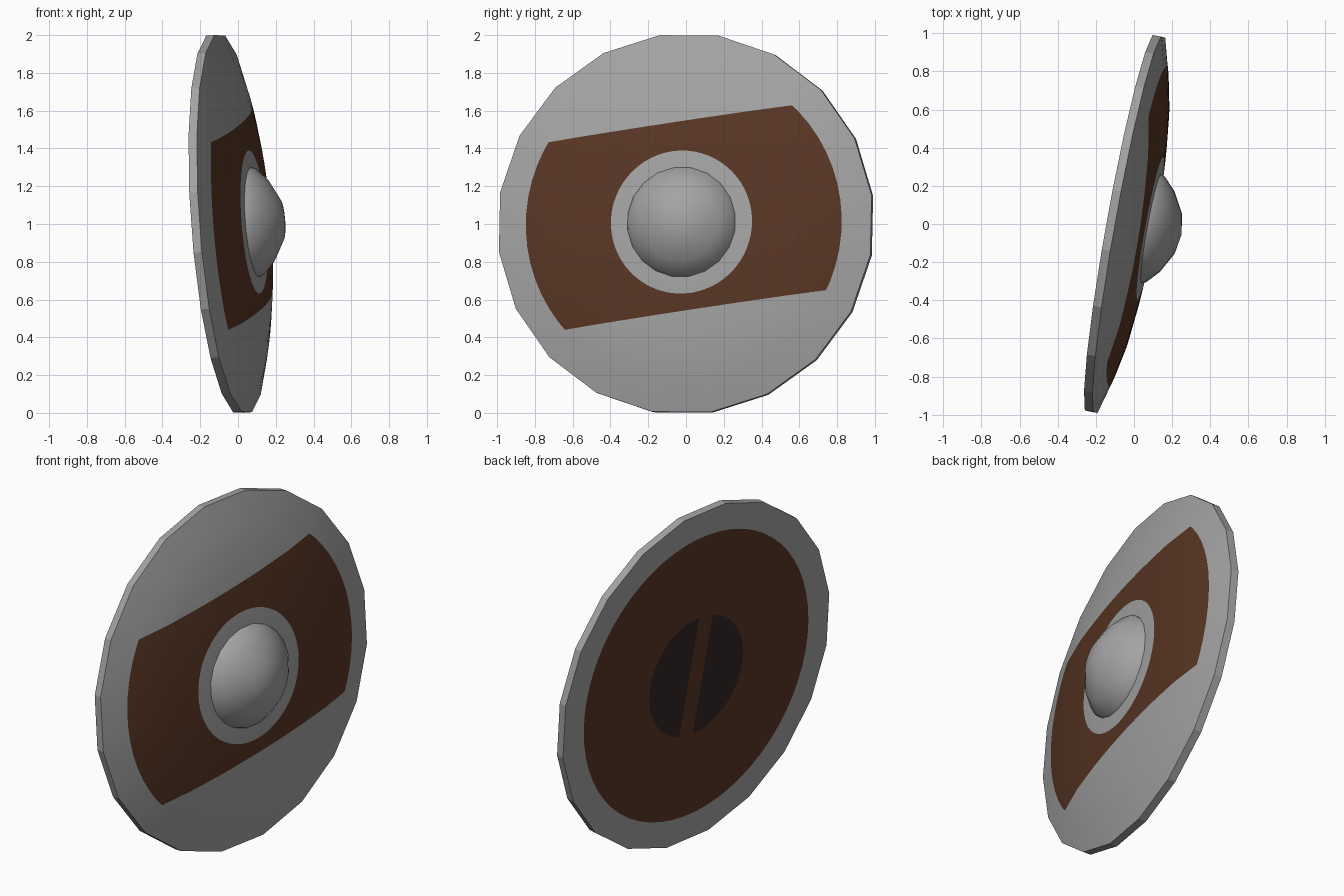
import bpy, bmesh, math
from mathutils import Vector, Matrix

if "Cube" in bpy.data.objects:
    bpy.data.objects.remove(bpy.data.objects["Cube"])

R, SIDES, THICK = 1.012, 20, 0.045   # rim radius, rim sides, rim thickness
SEG = 60                             # fine segments so the painted circles look round

# Shield frame: local x = facing direction, y = across, z = up, tilted and rolled
n = Vector((1, -0.18, 0.075)).normalized()
roll = math.radians(7.7)
u = Vector((0, math.cos(roll), math.sin(roll)))
u = (u - n * u.dot(n)).normalized()
v = n.cross(u)
FRAME = Matrix.Translation((-0.025, -0.004, 1.002)) @ Matrix((n, u, v)).transposed().to_4x4()


def material(name, rgb):
    m = bpy.data.materials.new(name)
    m.diffuse_color = (*rgb, 1)
    m.use_nodes = True
    m.node_tree.nodes["Principled BSDF"].inputs["Base Color"].default_value = m.diffuse_color
    return m


steel = material("grey_steel", (0.37, 0.37, 0.37))
brown = material("brown_leather", (0.098, 0.037, 0.018))
dark = material("dark_hollow", (0.034, 0.019, 0.020))


def rim_radius(a):
    step = 2 * math.pi / SIDES
    return R * math.cos(step / 2) / math.cos((a + 1e-6) % step - step / 2)


def disc_part(name, profile, seg, mats, rule=None, cuts=(), angle=15, flip=False):
    """Revolve (radius, height) rings around the facing axis; a radius of R follows the rim polygon.
    The last ring is closed with a fan to a centre point."""
    bm = bmesh.new()
    rings = []
    for r, h in profile[:-1]:
        ring = []
        for i in range(seg):
            a = 2 * math.pi * i / seg
            rr = rim_radius(a) if r == R else r
            ring.append(bm.verts.new((h, rr * math.cos(a), rr * math.sin(a))))
        rings.append(ring)
    tip = bm.verts.new((profile[-1][1], 0, 0))
    for i in range(seg):
        j = (i + 1) % seg
        for a, b in zip(rings, rings[1:]):
            bm.faces.new((a[i], a[j], b[j], b[i]))
        bm.faces.new((rings[-1][i], rings[-1][j], tip))
    # straight cuts for the painted edges
    for co, no in cuts:
        bmesh.ops.bisect_plane(bm, geom=bm.verts[:] + bm.edges[:] + bm.faces[:],
                               plane_co=co, plane_no=no, dist=1e-5)
    if rule:
        for f in bm.faces:
            f.material_index = rule(f.calc_center_median())
    if flip:
        bmesh.ops.reverse_faces(bm, faces=bm.faces[:])
    bm.transform(FRAME)
    me = bpy.data.meshes.new(name)
    bm.to_mesh(me)
    bm.free()
    for m in mats:
        me.materials.append(m)
    ob = bpy.data.objects.new(name, me)
    bpy.context.collection.objects.link(ob)
    bpy.ops.object.select_all(action='DESELECT')
    ob.select_set(True)
    bpy.context.view_layer.objects.active = ob
    bpy.ops.object.shade_smooth_by_angle(angle=math.radians(angle))
    return ob


# Domed front with a brown band around the boss
LOW, HIGH = -0.467, 0.533


def front_rule(c):
    r = math.hypot(c.y, c.z)
    return 1 if 0.379 < r < 0.85 and LOW < c.z < HIGH else 0


disc_part("shield_front",
          [(R, 0), (0.85, 0.045), (0.7, 0.078), (0.55, 0.097), (0.38, 0.113), (0.28, 0.118), (0, 0.118)],
          SEG, (steel, brown), front_rule,
          [((0, 0, LOW), (0, 0, 1)), ((0, 0, HIGH), (0, 0, 1))])

# Flat back and rim: grey edge, brown lining, dark hollow split by the grip strip
GRIP = 0.052


def back_rule(c):
    r = math.hypot(c.y, c.z)
    if r > 0.85:
        return 0
    return 2 if r < 0.355 and abs(c.y) > GRIP else 1


disc_part("shield_back",
          [(R, 0), (R, -THICK), (0.85, -THICK), (0.355, -THICK), (0, -THICK)],
          SEG, (steel, brown, dark), back_rule,
          [((0, -GRIP, 0), (0, 1, 0)), ((0, GRIP, 0), (0, 1, 0))], flip=True)

# Round boss in the middle of the front
disc_part("boss",
          [(0.295, 0.11), (0.285, 0.137), (0.218, 0.2), (0.11, 0.26), (0, 0.28)],
          SIDES, (steel,), angle=60)
